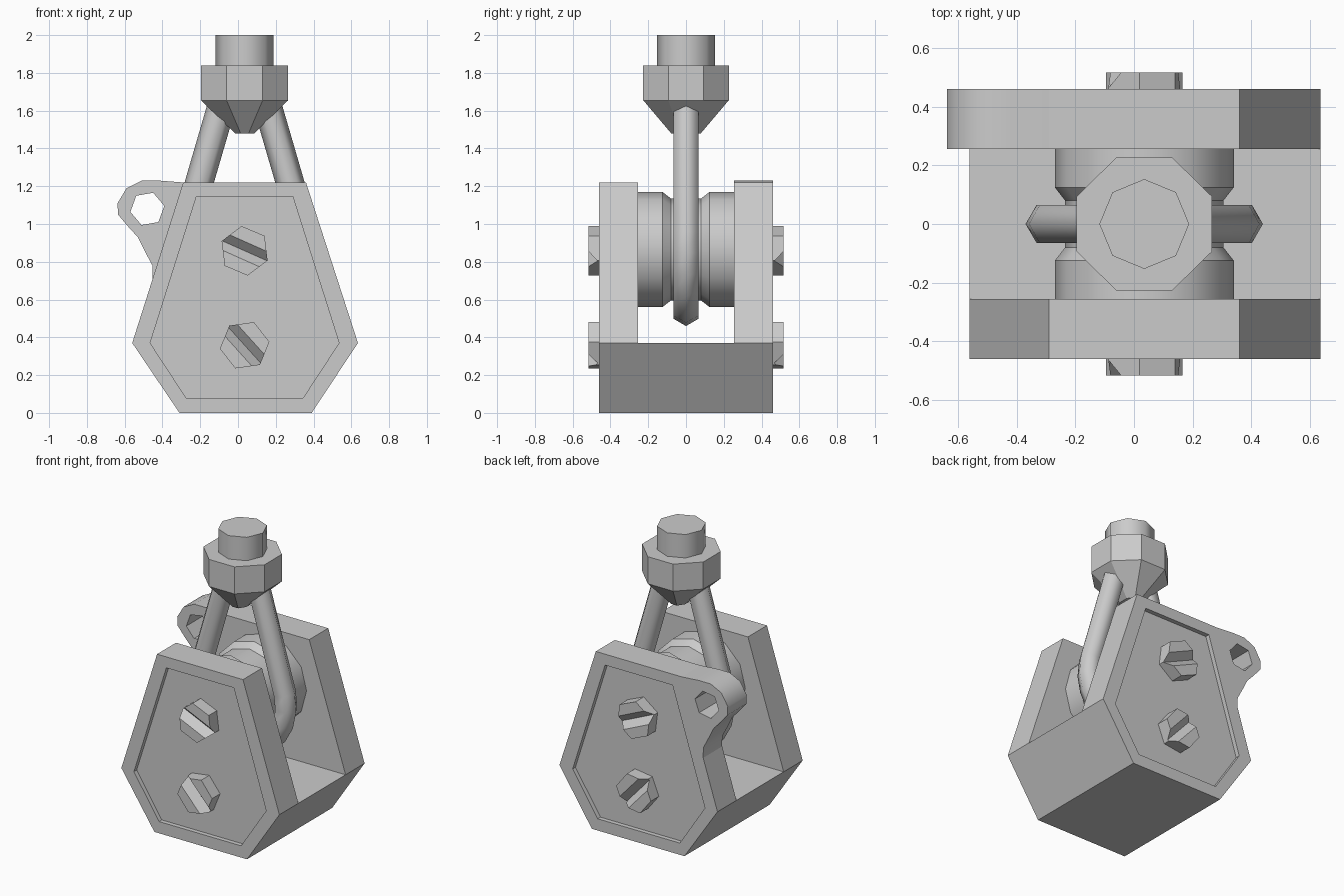
import bpy, bmesh
from math import sin, cos, pi, radians
from mathutils import Vector

if "Cube" in bpy.data.objects:
    bpy.data.objects.remove(bpy.data.objects["Cube"])

grey = bpy.data.materials.new("plain_grey")
grey.use_nodes = True
grey.diffuse_color = (0.6, 0.6, 0.6, 1)
grey.node_tree.nodes["Principled BSDF"].inputs["Base Color"].default_value = (0.6, 0.6, 0.6, 1)

CX = 0.035           # axis of the pulley, head and screws
WHEEL_Z = 0.865
OUT, INN, REC = 0.46, 0.255, 0.43   # plate outside, plate inside, recess floor


def finish(name, bm, angle=0):
    """Turn a bmesh into an object, smooth below the given angle."""
    bmesh.ops.remove_doubles(bm, verts=bm.verts, dist=0.0005)
    bmesh.ops.recalc_face_normals(bm, faces=bm.faces)
    mesh = bpy.data.meshes.new(name)
    bm.to_mesh(mesh)
    bm.free()
    mesh.materials.append(grey)
    obj = bpy.data.objects.new(name, mesh)
    bpy.context.collection.objects.link(obj)
    smooth(obj, angle)
    return obj


def smooth(obj, angle):
    if angle:
        obj.data.shade_smooth()
        obj.data.set_sharp_from_angle(angle=radians(angle))


def add_face(bm, points):
    bm.faces.new([bm.verts.new(p) for p in points])


def loft(name, rings, angle=0):
    """Skin a row of equal rings and cap both ends."""
    bm = bmesh.new()
    rows = [[bm.verts.new(p) for p in ring] for ring in rings]
    n = len(rows[0])
    for a, b in zip(rows, rows[1:]):
        for i in range(n):
            j = (i + 1) % n
            bm.faces.new((a[i], a[j], b[j], b[i]))
    bm.faces.new(rows[0])
    bm.faces.new(rows[-1])
    return finish(name, bm, angle)


def prism(name, outline, y0, y1, angle=0):
    return loft(name, [[(x, y, z) for x, z in outline] for y in (y0, y1)], angle)


def ngon(cx, cy, rx, ry, n, turn=0):
    return [(cx + rx * cos(turn + 2 * pi * i / n), cy + ry * sin(turn + 2 * pi * i / n))
            for i in range(n)]


def cut(obj, cutter, angle=0):
    """Subtract the cutter, bake the result and drop the cutter."""
    mod = obj.modifiers.new("cut", 'BOOLEAN')
    mod.operation, mod.solver, mod.object = 'DIFFERENCE', 'EXACT', cutter
    deps = bpy.context.evaluated_depsgraph_get()
    mesh = bpy.data.meshes.new_from_object(obj.evaluated_get(deps))
    obj.modifiers.clear()
    obj.data = mesh
    bpy.data.objects.remove(cutter)
    smooth(obj, angle)


# Housing: two cheek plates with recessed panels, joined by a solid foot
outer = [(-0.56, 0.37), (-0.31, 0), (0.39, 0), (0.635, 0.37), (0.36, 1.22), (-0.29, 1.22)]
panel = [(-0.465, 0.37), (-0.275, 0.08), (0.345, 0.08), (0.535, 0.37), (0.29, 1.145), (-0.22, 1.145)]


def at(p, y):
    return (p[0], y, p[1])


bm = bmesh.new()
for s in (-1, 1):
    yo, yi, yr = OUT * s, INN * s, REC * s
    for i in range(6):
        j = (i + 1) % 6
        add_face(bm, [at(outer[i], yo), at(outer[j], yo), at(panel[j], yo), at(panel[i], yo)])
        add_face(bm, [at(panel[i], yo), at(panel[j], yo), at(panel[j], yr), at(panel[i], yr)])
    add_face(bm, [at(p, yr) for p in panel])
    upper = outer[3:] + outer[:1]
    add_face(bm, [at(p, yi) for p in upper])
    for a, b in zip(upper, upper[1:]):
        add_face(bm, [at(a, yi), at(b, yi), at(b, yo), at(a, yo)])
left, bottom_left, bottom_right, right = outer[:4]
for top, low in ((left, bottom_left), (right, bottom_right)):
    add_face(bm, [at(top, y) for y in (-OUT, -INN, INN, OUT)] + [at(low, OUT), at(low, -OUT)])
add_face(bm, [at(bottom_left, -OUT), at(bottom_right, -OUT), at(bottom_right, OUT), at(bottom_left, OUT)])
add_face(bm, [at(left, -INN), at(right, -INN), at(right, INN), at(left, INN)])
finish("housing", bm)

# Lug with a hexagonal eye on the rear cheek
lug_outline = [(-0.29, 1.22), (-0.42, 1.23), (-0.51, 1.23), (-0.59, 1.19), (-0.638, 1.11),
               (-0.635, 1.05), (-0.585, 0.99), (-0.53, 0.93), (-0.485, 0.84), (-0.453, 0.78),
               (-0.452, 0.71)]
lug = prism("eye_lug", lug_outline, INN, OUT)
cut(lug, prism("eye_cutter", ngon(-0.48, 1.08, 0.091, 0.091, 6, radians(10)), 0.1, 0.6), 40)

# Grooved pulley wheel
wheel_profile = [(-INN, 0.305), (-0.125, 0.305), (-0.08, 0.27),
                 (0.08, 0.27), (0.125, 0.305), (INN, 0.305)]
loft("pulley_wheel", [[at(p, y) for p in ngon(CX, WHEEL_Z, r, r, 12)]
                      for y, r in wheel_profile], 35)

# Hexagonal strap: down one side, round under the wheel and up the other
R, THICK, LEAN = 0.33, 0.075, radians(14.7)
path = [Vector((-0.10, 0.835))]
steps = 12
for i in range(steps + 1):
    a = pi - LEAN + (pi + 2 * LEAN) * i / steps
    path.append(Vector((R * cos(a), R * sin(a))))
path.append(Vector((0.10, 0.835)))
rings = []
for i, p in enumerate(path):
    t = (path[min(i + 1, len(path) - 1)] - path[max(i - 1, 0)]).normalized()
    if 0 < i < len(path) - 1:
        t = ((path[i + 1] - p).normalized() + (p - path[i - 1]).normalized()).normalized()
    side = Vector((t.y, -t.x))
    rings.append([(CX + p.x + side.x * u, v, WHEEL_Z + p.y + side.y * u)
                  for u, v in ngon(0, 0, THICK, THICK, 6)])
loft("strap", rings, 65)

# Eight-sided head tapering down between the strap legs, and its pin
head_rows = [(1.48, 0.055, 0.085), (1.655, 0.25, 0.245), (1.84, 0.25, 0.245)]
loft("head", [[(x, y, z) for x, y in ngon(CX, 0, rx, ry, 8, pi / 8)] for z, rx, ry in head_rows])
loft("head_pin", [[(x, y, z) for x, y in ngon(CX, 0, 0.153, 0.153, 8)] for z in (1.84, 2.0)], 46)

# Six-sided screws with V slots, on both cheeks
for label, z, turn, slot in (("upper", 0.858, 97, -24), ("lower", 0.358, 8, -48)):
    along = Vector((cos(radians(slot)), 0, sin(radians(slot))))
    across = Vector((-along.z, 0, along.x))
    for face, s in (("front", -1), ("back", 1)):
        screw = prism(f"{label}_{face}_screw", ngon(CX, z, 0.132, 0.132, 6, radians(turn)),
                      s * (REC - 0.01), s * 0.517)
        centre = Vector((CX, 0, z))
        vee = [(-0.055, 0.528), (0.055, 0.528), (0, 0.467)]
        cutter = loft("slot_cutter", [[centre + along * e + across * w + Vector((0, s * y, 0))
                                       for w, y in vee] for e in (-0.3, 0.3)])
        cut(screw, cutter)
